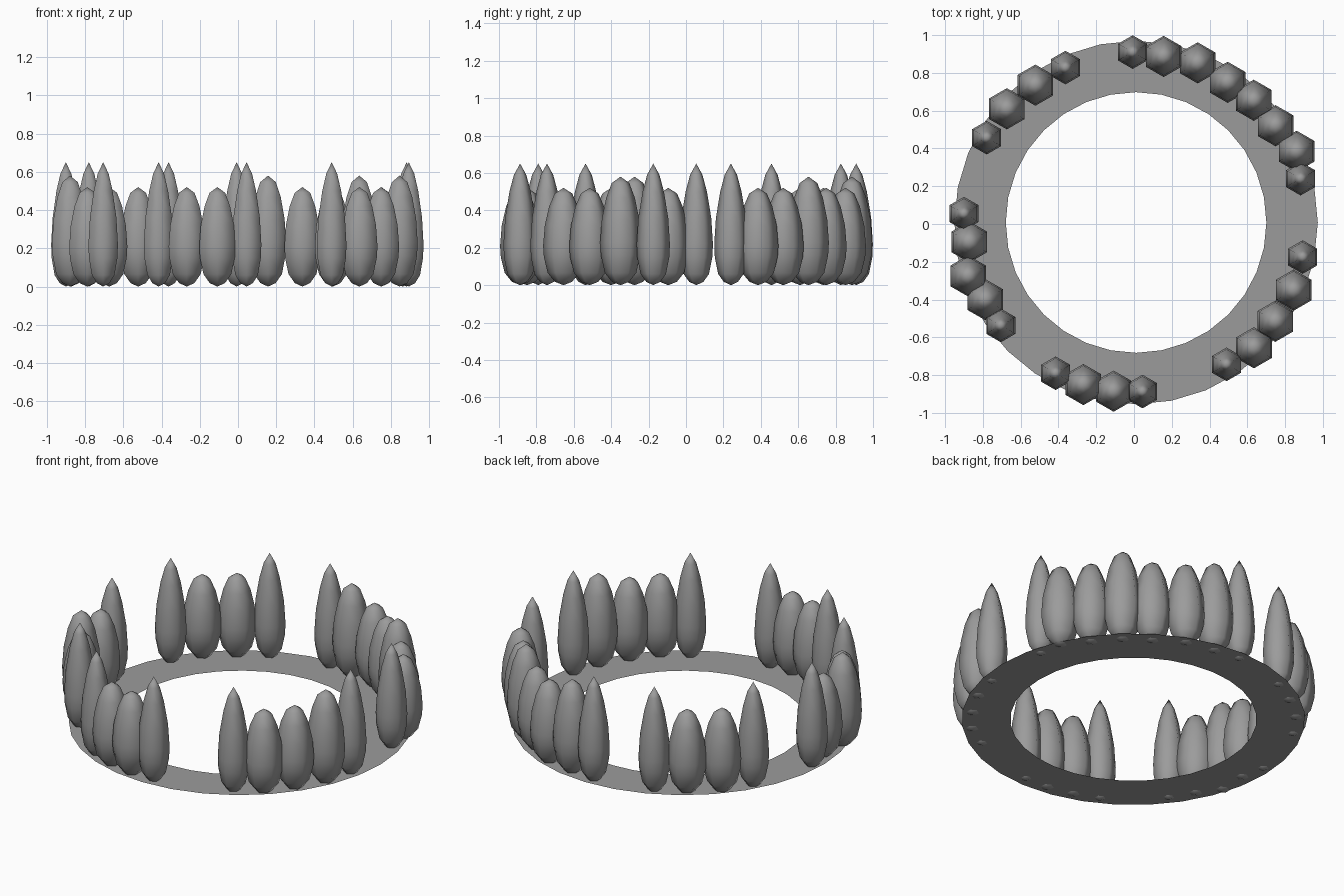
import bpy, bmesh, math

if "Cube" in bpy.data.objects:
    bpy.data.objects.remove(bpy.data.objects["Cube"])

SIDES = 6
grey = bpy.data.materials.new("dark_grey")
grey.diffuse_color = (0.33, 0.33, 0.33, 1)
grey.use_nodes = True
grey.node_tree.nodes["Principled BSDF"].inputs["Base Color"].default_value = grey.diffuse_color


def make_object(name, bm, smooth):
    bmesh.ops.recalc_face_normals(bm, faces=bm.faces)
    for f in bm.faces:
        f.smooth = smooth
    mesh = bpy.data.meshes.new(name)
    bm.to_mesh(mesh)
    bm.free()
    mesh.materials.append(grey)
    ob = bpy.data.objects.new(name, mesh)
    bpy.context.collection.objects.link(ob)
    return ob


def bud(name, x, y, profile):
    """Six-sided pointed bud lathed from (radius, z) pairs, closed at both tips."""
    bm = bmesh.new()
    rings = []
    for r, z in profile[1:-1]:
        rings.append([bm.verts.new((r * math.sin(k * math.tau / SIDES),
                                    r * math.cos(k * math.tau / SIDES), z))
                      for k in range(SIDES)])
    low = bm.verts.new((0, 0, profile[0][1]))
    top = bm.verts.new((0, 0, profile[-1][1]))
    for k in range(SIDES):
        n = (k + 1) % SIDES
        bm.faces.new((low, rings[0][k], rings[0][n]))
        bm.faces.new((top, rings[-1][k], rings[-1][n]))
        for a, b in zip(rings, rings[1:]):
            bm.faces.new((a[k], a[n], b[n], b[k]))
    make_object(name, bm, True).location = (x, y, 0)


# flat base ring
bm = bmesh.new()
loops = [[bm.verts.new((0.011 + r * math.cos(i * math.tau / 32),
                        0.008 + r * math.sin(i * math.tau / 32), 0.014))
          for i in range(32)] for r in (0.69, 0.962)]
for i in range(32):
    j = (i + 1) % 32
    bm.faces.new((loops[0][i], loops[1][i], loops[1][j], loops[0][j]))
make_object("base_ring", bm, False)

# bud profiles: tall end pieces, short and medium inner pieces
TALL = [(0, 0), (0.038, 0.018), (0.068, 0.06), (0.086, 0.15), (0.089, 0.22),
        (0.08, 0.36), (0.057, 0.5), (0.033, 0.59), (0, 0.65)]
SHORT = [(0, 0), (0.046, 0.018), (0.084, 0.065), (0.105, 0.15), (0.109, 0.21),
         (0.1, 0.32), (0.077, 0.42), (0.047, 0.49), (0, 0.52)]
MEDIUM = [(r, z if z < 0.1 else 0.075 + (z - 0.075) * 0.505 / 0.445) for r, z in SHORT]
KINDS = {"T": ("tall_bud", TALL), "S": ("short_bud", SHORT), "M": ("medium_bud", MEDIUM)}

# groups of buds around the ring, each bounded by tall ones
GROUPS = [
    ("TMSSMSST", [(-.007, .91), (.157, .887), (.337, .853), (.496, .75),
                  (.634, .655), (.75, .52), (.861, .385), (.882, .24)]),
    ("TMSST", [(.893, -.175), (.845, -.35), (.748, -.515), (.635, -.655), (.49, -.743)]),
    ("TSST", [(.045, -.887), (-.108, -.885), (-.268, -.85), (-.415, -.79)]),
    ("TSMST", [(-.705, -.537), (-.788, -.4), (-.878, -.275), (-.872, -.095), (-.9, .055)]),
    ("TSST", [(-.78, .457), (-.673, .61), (-.522, .735), (-.363, .828)]),
]
for kinds, spots in GROUPS:
    for kind, (x, y) in zip(kinds, spots):
        name, profile = KINDS[kind]
        bud(name, x, y, profile)
